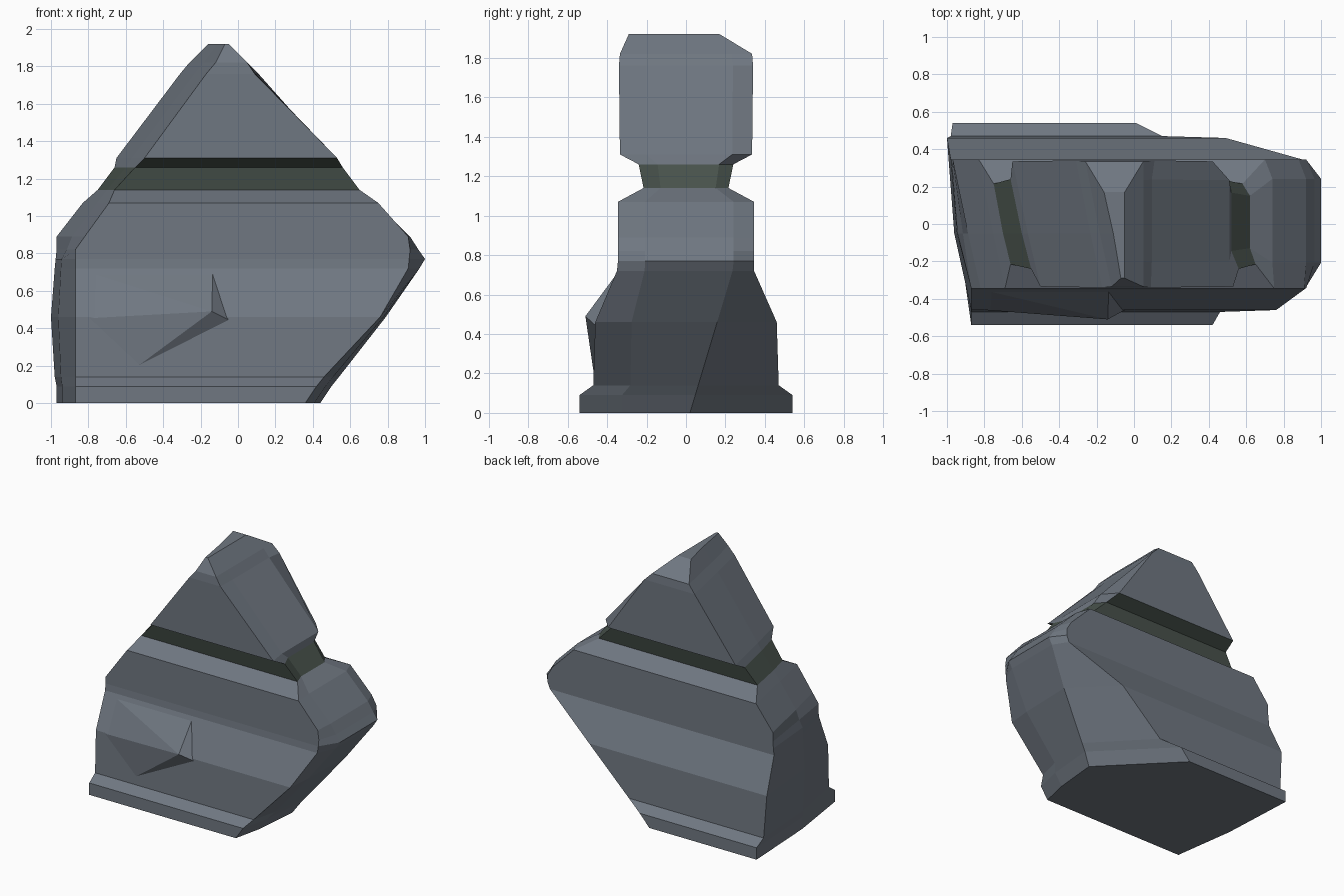
import bpy, bmesh


def material(name, rgb):
    m = bpy.data.materials.new(name)
    m.diffuse_color = (*rgb, 1)
    return m


stone = material("stone", (0.16, 0.185, 0.22))
dark = material("dark_stone", (0.065, 0.085, 0.072))


def finish(bm, name, mats):
    bmesh.ops.recalc_face_normals(bm, faces=bm.faces)
    me = bpy.data.meshes.new(name)
    bm.to_mesh(me)
    bm.free()
    for m in mats:
        me.materials.append(m)
    ob = bpy.data.objects.new(name, me)
    bpy.context.collection.objects.link(ob)
    return ob


# Horizontal sections of the rock:
# z, front depth, back depth, x of front left, front right, right, back right, back left
SECTIONS = [
    (0.00, .54, .54, -.87, .36, .44, -.07, -.97),
    (0.09, .54, .54, -.87, .42, .50, .01, -.97),
    (0.14, .47, .47, -.87, .46, .54, .15, -.98),
    (0.46, .46, .46, -.87, .76, .79, .49, -1.0),
    (0.72, .35, .345, -.87, .91, .97, .90, -.98),
    (0.77, .345, .345, -.87, .915, 1.0, .92, -.975),
    (0.82, .345, .345, -.87, .92, .965, .92, -.97),
    (0.89, .345, .345, -.82, .91, .92, .88, -.97),
    (1.07, .345, .345, -.69, .75, .74, .70, -.83),
    (1.14, .215, .215, -.66, .65, .62, .58, -.75),
    (1.26, .24, .24, -.55, .56, .52, .46, -.66),
    (1.31, .335, .335, -.50, .53, .51, .42, -.65),
    (1.76, .34, .34, -.17, .09, .095, .11, -.31),
    (1.82, .335, .335, -.12, .05, .05, .05, -.26),
    (1.92, .29, .17, -.07, -.05, -.05, -.05, -.16),
]


def ring(z, yf, yb, fl, fr, r, br, bl):
    k = 0.6 if z < 0.5 else 1.0
    t = 0.7 if z < 0.8 else 0.45
    return [(fl, -yf, z), (fr, -yf, z),
            (fr + (r - fr) * k, -yf * 0.6, z),
            (r, min(.02 + .3 * z, yb * .7), z),
            (br, yb, z), (bl, yb, z),
            (fl + (bl - fl) * t, -.05, z)]


# Main rock, lofted through the sections, with a dark groove near the top
bm = bmesh.new()
rings = [[bm.verts.new(p) for p in ring(*s)] for s in SECTIONS]
n = len(rings[0])
for level, (a, b) in enumerate(zip(rings, rings[1:])):
    for i in range(n):
        j = (i + 1) % n
        f = bm.faces.new((a[i], a[j], b[j], b[i]))
        if level == 9 or (level == 10 and i in (0, 4)):
            f.material_index = 1
bm.faces.new(rings[0][::-1])
bm.faces.new(rings[-1])
finish(bm, "rock", [stone, dark])

# Chipped bulge on the front face
bm = bmesh.new()
for p in [(-.14, -.51, .49), (-.135, -.34, .72), (-.04, -.455, .44),
          (-.60, -.46, .15), (-.86, -.455, .45), (-.86, -.34, .72),
          (-.40, -.30, .45)]:
    bm.verts.new(p)
bmesh.ops.convex_hull(bm, input=bm.verts)
finish(bm, "front_bulge", [stone])
